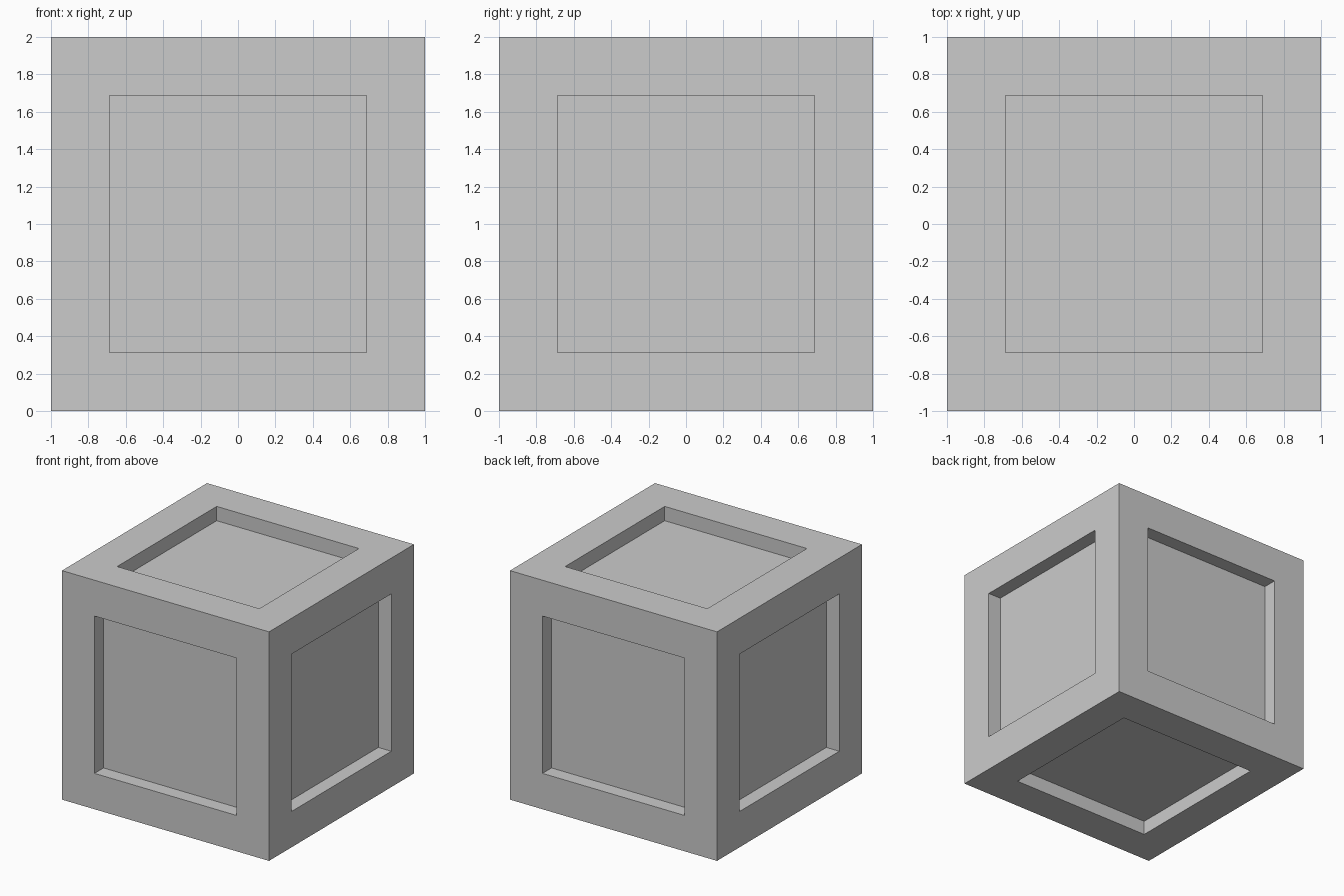
import bpy, bmesh
from mathutils import Matrix

if "Cube" in bpy.data.objects:
    bpy.data.objects.remove(bpy.data.objects["Cube"])

SIZE = 2.0
RIM = 0.313      # border width around each panel
DEPTH = 0.125    # how far each panel is sunk

# Crate: a cube with a straight-walled square recess in all six faces
bm = bmesh.new()
bmesh.ops.create_cube(bm, size=SIZE, matrix=Matrix.Translation((0, 0, SIZE / 2)))
bm.normal_update()

# Border frames
panels = list(bm.faces)
bmesh.ops.inset_individual(bm, faces=panels, thickness=RIM, use_even_offset=True)

# Sunken panels
sunk = bmesh.ops.extrude_discrete_faces(bm, faces=panels)["faces"]
bm.normal_update()
for face in sunk:
    bmesh.ops.translate(bm, vec=-face.normal * DEPTH, verts=face.verts[:])

bmesh.ops.recalc_face_normals(bm, faces=bm.faces[:])
mesh = bpy.data.meshes.new("crate")
bm.to_mesh(mesh)
bm.free()
crate = bpy.data.objects.new("crate", mesh)
bpy.context.collection.objects.link(crate)
